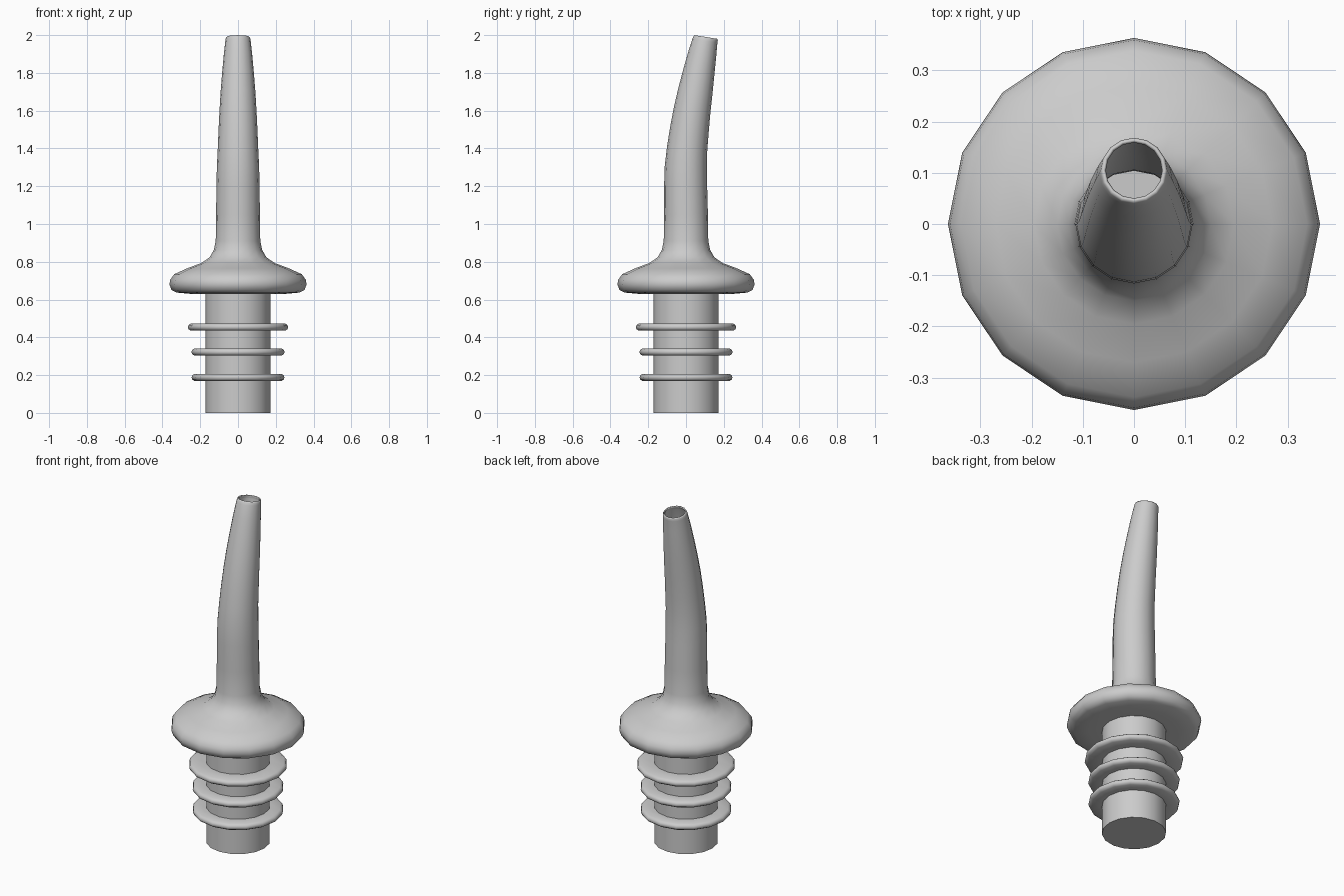
import bpy, bmesh
from math import sin, cos, pi, radians

if "Cube" in bpy.data.objects:
    bpy.data.objects.remove(bpy.data.objects["Cube"])

SIDES = 16

# Each station: (radius, centre z, centre y, tilt in degrees)
stations = [(0.173, 0.0, 0, 0)]


def add_profile(points):
    stations.extend((r, z, 0, 0) for r, z in points)


# Stopper with three rounded sealing fins
for z, r in ((0.188, 0.246), (0.322, 0.247), (0.454, 0.266)):
    h = 0.019
    add_profile([(0.173, z - h), (r - 0.016, z - h), (r - 0.004, z - 0.011),
                 (r, z), (r - 0.004, z + 0.011), (r - 0.016, z + h),
                 (0.173, z + h)])

# Flange that flows into the spout
add_profile([(0.173, 0.63), (0.25, 0.63), (0.325, 0.637), (0.352, 0.65),
             (0.363, 0.68), (0.359, 0.705), (0.338, 0.734), (0.27, 0.765),
             (0.195, 0.793), (0.15, 0.824), (0.128, 0.863), (0.118, 0.91)])

# Bent, tapering spout
stations += [(0.116, 1.05, 0, 0), (0.114, 1.2, -0.002, 0),
             (0.112, 1.3, -0.001, 2), (0.107, 1.4, 0.006, 5),
             (0.103, 1.5, 0.018, 7), (0.098, 1.6, 0.032, 9),
             (0.092, 1.7, 0.049, 9), (0.084, 1.8, 0.067, 9),
             (0.075, 1.9, 0.086, 9), (0.067, 1.97, 0.1, 9),
             (0.065, 1.983, 0.104, 9), (0.061, 1.99, 0.105, 9)]

bm = bmesh.new()
rings = []
for r, z, yc, tilt in stations:
    t = radians(tilt)
    ring = []
    for i in range(SIDES):
        a = 2 * pi * i / SIDES
        v = r * sin(a)
        ring.append(bm.verts.new((r * cos(a), yc + v * cos(t), z - v * sin(t))))
    rings.append(ring)
for lo, hi in zip(rings, rings[1:]):
    for i in range(SIDES):
        j = (i + 1) % SIDES
        bm.faces.new((lo[i], lo[j], hi[j], hi[i]))
bm.faces.new(rings[0][::-1])  # closed base

mesh = bpy.data.meshes.new("pour_spout")
bm.to_mesh(mesh)
bm.free()
spout = bpy.data.objects.new("pour_spout", mesh)
bpy.context.collection.objects.link(spout)

# Smooth surface, crisp edges at fins and base
bpy.context.view_layer.objects.active = spout
spout.select_set(True)
bpy.ops.object.shade_smooth_by_angle(angle=radians(50))

# Thin wall leaves the spout open at the tip
wall = spout.modifiers.new("wall", 'SOLIDIFY')
wall.thickness = 0.007
wall.offset = -1
